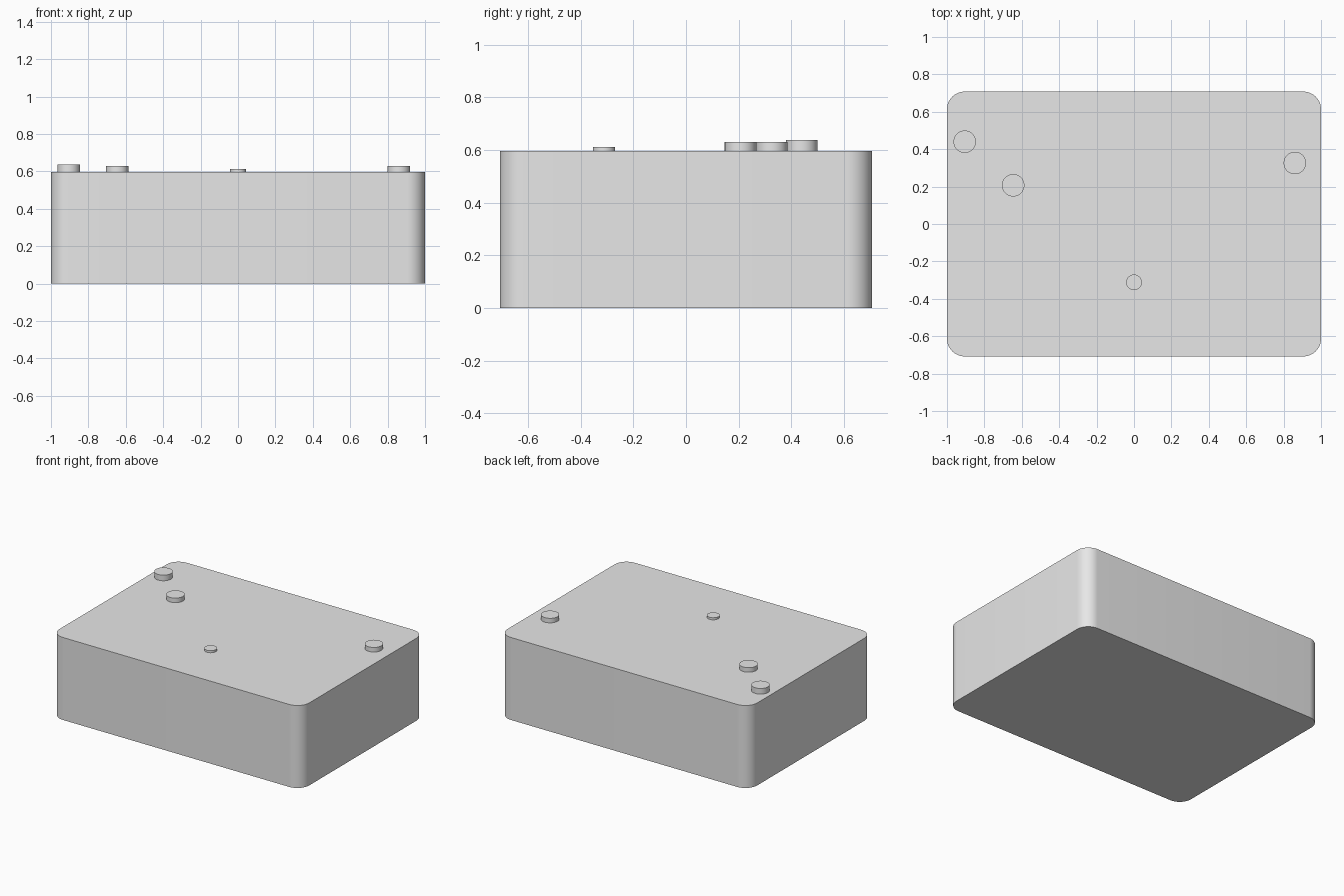
import bpy
import bmesh
import math

cube = bpy.data.objects.get("Cube")
if cube:
    bpy.data.objects.remove(cube, do_unlink=True)

grey = bpy.data.materials.new("light_grey")
grey.use_nodes = True
grey.diffuse_color = (0.8, 0.8, 0.8, 1)
grey.node_tree.nodes["Principled BSDF"].inputs["Base Color"].default_value = (0.8, 0.8, 0.8, 1)


def extrude_outline(name, outline, bottom, top):
    """Raise a closed 2D outline into a solid with flat caps and smooth sides."""
    bm = bmesh.new()
    base = bm.faces.new([bm.verts.new((x, y, bottom)) for x, y in outline])
    raised = bmesh.ops.extrude_face_region(bm, geom=[base], use_keep_orig=True)
    verts = [g for g in raised["geom"] if isinstance(g, bmesh.types.BMVert)]
    bmesh.ops.translate(bm, vec=(0, 0, top - bottom), verts=verts)
    bmesh.ops.recalc_face_normals(bm, faces=bm.faces)
    mesh = bpy.data.meshes.new(name)
    bm.to_mesh(mesh)
    bm.free()
    mesh.materials.append(grey)
    obj = bpy.data.objects.new(name, mesh)
    bpy.context.collection.objects.link(obj)
    bpy.ops.object.select_all(action="DESELECT")
    obj.select_set(True)
    bpy.context.view_layer.objects.active = obj
    bpy.ops.object.shade_smooth_by_angle(angle=math.radians(30))
    return obj


def arc(cx, cy, radius, start, sweep, steps):
    return [(cx + radius * math.cos(start + sweep * i / steps),
             cy + radius * math.sin(start + sweep * i / steps))
            for i in range(steps + 1)]


# Box body with rounded vertical corners
HALF_X, HALF_Y, HEIGHT, CORNER = 1.0, 0.708, 0.597, 0.095
outline = []
for i, (sx, sy) in enumerate([(1, 1), (-1, 1), (-1, -1), (1, -1)]):
    outline += arc(sx * (HALF_X - CORNER), sy * (HALF_Y - CORNER),
                   CORNER, i * math.pi / 2, math.pi / 2, 12)
extrude_outline("box_body", outline, 0, HEIGHT)

# Round buttons on the lid: x, y, radius, top height
buttons = {
    "right_back_button": (-0.905, 0.44, 0.06, 0.638),
    "right_inner_button": (-0.646, 0.207, 0.06, 0.63),
    "left_button": (0.86, 0.326, 0.06, 0.63),
    "front_small_button": (0, -0.312, 0.042, 0.612),
}
for name, (x, y, radius, top) in buttons.items():
    circle = arc(x, y, radius, 0, math.tau, 48)[:-1]
    extrude_outline(name, circle, HEIGHT, top)
